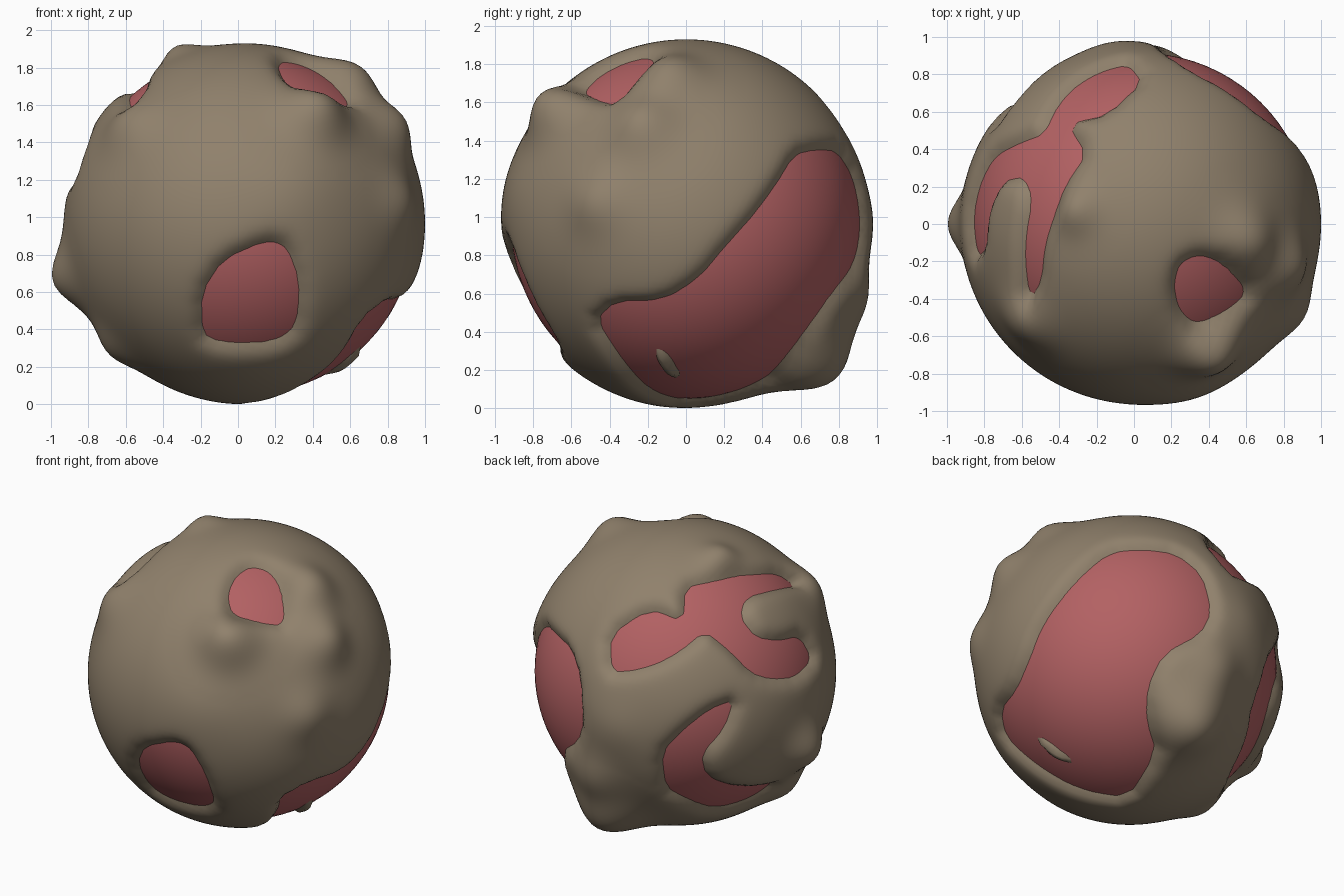
import bpy, bmesh
from math import sin, cos, radians, sqrt, tanh, exp
from mathutils import Vector

if "Cube" in bpy.data.objects:
    bpy.data.objects.remove(bpy.data.objects["Cube"])

CENTRE = Vector((0.035, 0, 0.965))
SHELL_R, CORE_R = 0.965, 0.915


def paint(obj, name, rgb):
    mat = bpy.data.materials.new(name)
    mat.diffuse_color = (*rgb, 1)
    mat.use_nodes = True
    mat.node_tree.nodes["Principled BSDF"].inputs["Base Color"].default_value = mat.diffuse_color
    obj.data.materials.append(mat)


def ball(name, radius, detail):
    """Smooth icosphere around the common centre."""
    bm = bmesh.new()
    bmesh.ops.create_icosphere(bm, subdivisions=detail, radius=radius)
    for f in bm.faces:
        f.smooth = True
    mesh = bpy.data.meshes.new(name)
    bm.to_mesh(mesh)
    bm.free()
    obj = bpy.data.objects.new(name, mesh)
    obj.location = CENTRE
    bpy.context.collection.objects.link(obj)
    return obj


class Opening:
    """Outline drawn from one direction and wrapped on the ball, with a signed distance."""

    def __init__(self, turn, tilt, outline, offset=(0, 0)):
        a, e = radians(turn), radians(tilt)
        hx, hy = sin(a), -cos(a)
        out = Vector((hx * cos(e), hy * cos(e), sin(e)))
        right = Vector((-hy, hx, 0))
        up = Vector((-hx * sin(e), -hy * sin(e), cos(e)))
        dirs = []
        for u, v in outline:
            u, v = u - offset[0], v - offset[1]
            w = sqrt(max(0, CORE_R ** 2 - u * u - v * v))
            dirs.append((right * u + up * v + out * w).normalized())
        self.c = sum(dirs, Vector()).normalized()
        self.a = self.c.orthogonal().normalized()
        self.b = self.c.cross(self.a)
        flat = [self.project(d) for d in dirs]
        # round the corners once
        pts = []
        for (x0, y0), (x1, y1) in zip(flat, flat[1:] + flat[:1]):
            pts += [(x0 * .78 + x1 * .22, y0 * .78 + y1 * .22),
                    (x0 * .22 + x1 * .78, y0 * .22 + y1 * .78)]
        self.edges = list(zip(pts, pts[1:] + pts[:1]))
        self.reach = max(sqrt(x * x + y * y) for x, y in pts) + 0.3

    def project(self, d):
        k = 2 * CORE_R / max(1e-3, 1 + d.dot(self.c))
        return d.dot(self.a) * k, d.dot(self.b) * k

    def distance(self, d):
        px, py = self.project(d)
        if px * px + py * py > self.reach ** 2:
            return 1.0
        best, inside = 9.0, False
        for (x0, y0), (x1, y1) in self.edges:
            ex, ey, qx, qy = x1 - x0, y1 - y0, px - x0, py - y0
            t = (qx * ex + qy * ey) / (ex * ex + ey * ey + 1e-12)
            t = 0 if t < 0 else 1 if t > 1 else t
            dx, dy = qx - ex * t, qy - ey * t
            best = min(best, dx * dx + dy * dy)
            if (y0 > py) != (y1 > py) and px < x0 + ex * (py - y0) / ey:
                inside = not inside
        return -sqrt(best) if inside else sqrt(best)


# openings in the crust
front_opening = Opening(0, 0, [
    (.15, .88), (.26, .85), (.33, .66), (.31, .42), (.2, .34), (-.1, .335),
    (-.19, .38), (-.195, .6), (-.08, .78)], (.035, .965))
upper_opening = Opening(0, 90, [
    (.21, -.33), (.24, -.21), (.34, -.16), (.47, -.2), (.61, -.36), (.5, -.46),
    (.33, -.54), (.24, -.46)], (.035, 0))
branched_opening = Opening(0, 90, [
    (.05, .75), (-.03, .85), (-.155, .82), (-.29, .75), (-.4, .64), (-.475, .48),
    (-.61, .43), (-.74, .36), (-.81, .24), (-.855, .05), (-.83, -.18), (-.775, -.12),
    (-.76, .08), (-.69, .23), (-.585, .25), (-.54, .13), (-.58, -.13), (-.55, -.41),
    (-.49, -.3), (-.47, -.1), (-.42, .05), (-.36, .21), (-.25, .37), (-.35, .53),
    (-.13, .58)], (.035, 0))
large_opening = Opening(140, -30, [
    (.07, .75), (.29, .72), (.45, .59), (.51, .36), (.44, .22), (.21, .1),
    (.11, -.11), (.11, -.33), (.17, -.5), (-.01, -.79), (-.31, -.74), (-.6, -.57),
    (-.77, -.41), (-.80, -.25), (-.70, -.12), (-.62, .07), (-.545, .27),
    (-.31, .575), (-.12, .73)])
hooked_opening = Opening(-142, 28, [
    (.28, -.23), (.225, -.40), (.075, -.56), (.11, -.69), (.31, -.75), (.56, -.70),
    (.42, -.8), (.18, -.87), (0, -.82), (-.14, -.75), (-.17, -.54), (-.04, -.41),
    (.12, -.29)])
openings = [front_opening, upper_opening, branched_opening, large_opening, hooked_opening]

# lumps: direction, height, spread
lumps = [(Vector(d).normalized(), h, s) for d, h, s in [
    ((-.36, .08, .92), .06, .10),
    ((.41, -.75, .66), .13, .14),
    ((.62, -.10, .84), .085, .14),
    ((.85, -.25, .56), .085, .13),
    ((.87, -.50, .12), .05, .13),
    ((-1.03, 0, -.31), .105, .13),
    ((-.72, -.15, -.69), .05, .12),
    ((-.66, -.56, .58), .06, .14),
    ((.08, .75, -.77), .165, .18),
    ((.05, .93, -.42), .06, .14),
    ((-.15, .95, .0), .02, .15),
    ((.30, -.93, .2), .02, .2),
]]
nub_dir = Vector((.55, -.10, -.745)).normalized()
nub_axis = Vector((-.25, .13, -.17)).normalized()


def crust_radius(d):
    gap = min(o.distance(d) for o in openings)
    r = CORE_R + (SHELL_R - CORE_R) * tanh(gap / 0.055)
    rise = max(0.0, tanh(gap / 0.07))
    if rise:
        for c, h, s in lumps:
            q = (d - c).length_squared / (s * s)
            if q < 8:
                r += rise * h * exp(-q / 1.6)
    # small sliver of crust left inside the large opening
    off = d - nub_dir
    along = off.dot(nub_axis)
    across = (off - nub_axis * along).length_squared
    q = (along / .19) ** 2 + across / .05 ** 2
    if q < 8 and gap < 0:
        r = min(r + 0.1 * exp(-q), 0.945)
    return r


# red core
core = ball("inner_core", CORE_R, 5)
paint(core, "core_red", (.45, .12, .125))

# brown crust
crust = ball("outer_crust", 1.0, 6)
for v in crust.data.vertices:
    d = v.co.normalized()
    v.co = d * crust_radius(d)
crust.data.update()
paint(crust, "crust_brown", (.28, .22, .15))
